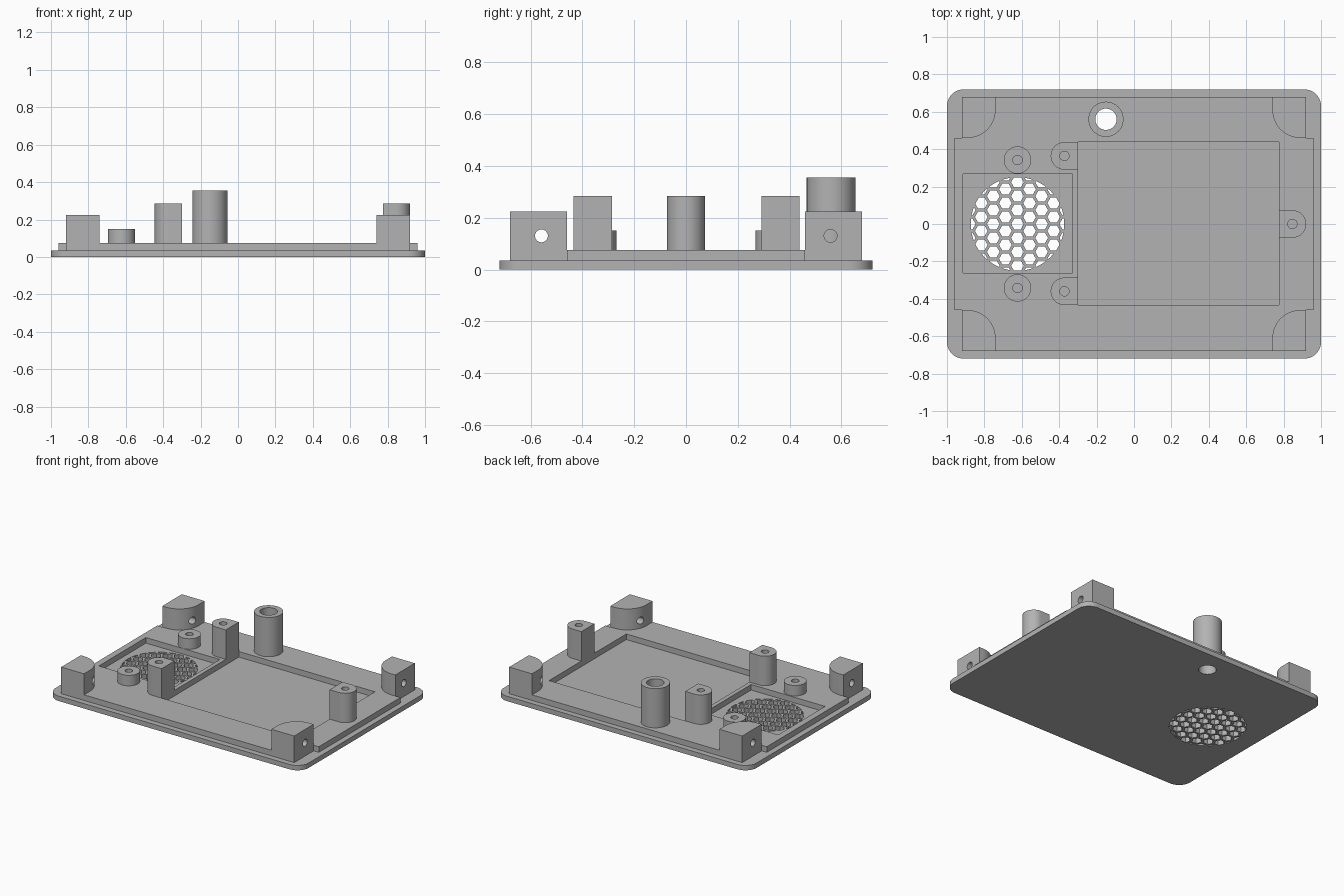
import bpy
import bmesh
from math import cos, sin, pi, sqrt, hypot

if "Cube" in bpy.data.objects:
    bpy.data.objects.remove(bpy.data.objects["Cube"], do_unlink=True)

# Single plastic colour
GREY = (0.45, 0.45, 0.45, 1.0)
plastic = bpy.data.materials.new("grey_plastic")
plastic.use_nodes = True
plastic.diffuse_color = GREY
plastic.node_tree.nodes["Principled BSDF"].inputs["Base Color"].default_value = GREY

# Main heights
PLATE_TOP, STEP_TOP = 0.035, 0.075
CORNER_TOP, POST_TOP, STANDOFF_TOP, TUBE_TOP = 0.225, 0.285, 0.15, 0.355


def arc(cx, cy, r, start, end, steps):
    """Points along an arc, angles in units of pi."""
    angles = [pi * (start + (end - start) * i / steps) for i in range(steps + 1)]
    return [(cx + r * cos(a), cy + r * sin(a)) for a in angles]


def circle(cx, cy, r, sides=48):
    return arc(cx, cy, r, 0, 2, sides)[:-1]


def rect(x0, x1, y0, y1):
    return [(x0, y0), (x1, y0), (x1, y1), (x0, y1)]


def prism(name, outlines, z0, z1, along_x=False):
    """Extrude one or more outlines between two heights (or along x)."""
    bm = bmesh.new()
    for outline in outlines:
        rings = []
        for h in (z0, z1):
            rings.append([bm.verts.new((h, a, b) if along_x else (a, b, h)) for a, b in outline])
        low, high = rings
        bm.faces.new(low)
        bm.faces.new(high)
        for i in range(len(low)):
            j = (i + 1) % len(low)
            bm.faces.new((low[i], low[j], high[j], high[i]))
    bmesh.ops.recalc_face_normals(bm, faces=bm.faces)
    mesh = bpy.data.meshes.new(name)
    bm.to_mesh(mesh)
    bm.free()
    mesh.materials.append(plastic)
    obj = bpy.data.objects.new(name, mesh)
    bpy.context.scene.collection.objects.link(obj)
    return obj


def activate(obj):
    bpy.ops.object.select_all(action='DESELECT')
    obj.select_set(True)
    bpy.context.view_layer.objects.active = obj


def cut(obj, cutter, operation='DIFFERENCE'):
    """Apply a boolean and throw the cutter away."""
    cutter.hide_render = True
    activate(obj)
    mod = obj.modifiers.new("cut", 'BOOLEAN')
    mod.operation = operation
    mod.solver = 'EXACT'
    mod.object = cutter
    bpy.ops.object.modifier_apply(modifier=mod.name)
    bpy.data.objects.remove(cutter, do_unlink=True)


def finish(obj):
    activate(obj)
    bpy.ops.object.shade_smooth_by_angle(angle=pi / 6)


TUBE_X, TUBE_Y, BORE = -0.15, 0.56, 0.057


def bore_cutter():
    return prism("bore_cutter", [circle(TUBE_X, TUBE_Y, BORE)], -0.1, 0.5)


# Base plate with rounded corners
R = 0.09
X, Y = 1 - R, 0.72 - R
plate_outline = (arc(X, Y, R, 0, 0.5, 10) + arc(-X, Y, R, 0.5, 1, 10)
                 + arc(-X, -Y, R, 1, 1.5, 10) + arc(X, -Y, R, 1.5, 2, 10))
plate = prism("base_plate", [plate_outline], 0, PLATE_TOP)
cut(plate, bore_cutter())

# Honeycomb vent, trimmed to a circle
VENT_X, VENT_R, PITCH, HEX_R = -0.623, 0.25, 0.0745, 0.034
hexes = []
for col in range(-4, 5):
    for row in range(-4, 5):
        dx = col * PITCH * sqrt(3) / 2
        dy = (row + 0.5 * (col % 2)) * PITCH
        if hypot(dx, dy) < VENT_R + 0.02:
            hexes.append(circle(VENT_X + dx, dy, HEX_R, 6))
vent = prism("vent_cutter", hexes, -0.05, 0.06)
cut(vent, prism("vent_limit", [circle(VENT_X, 0, VENT_R, 64)], -0.1, 0.1), 'INTERSECT')
cut(plate, vent)
finish(plate)

# Raised step with notched corners and two rectangular pockets
quarter = [(0.96, 0.46), (0.92, 0.46), (0.92, 0.68)]
right_half = [(x, -y) for x, y in reversed(quarter)] + quarter
step_outline = right_half + [(-x, y) for x, y in reversed(right_half)]
step = prism("raised_step", [step_outline], PLATE_TOP, STEP_TOP)
pockets = [rect(-0.3, 0.775, -0.433, 0.438), rect(-0.915, -0.33, -0.263, 0.268)]
cut(step, prism("pocket_cutter", pockets, 0, 0.2))
cut(step, bore_cutter())
finish(step)

# Corner blocks with a rounded inner corner and a sideways screw hole
block = [(0.92, 0.46), (0.92, 0.68), (0.74, 0.68)] + arc(0.89, 0.61, 0.15, 1, 1.5, 16)
for side, sx in (("left", 1), ("right", -1)):
    for end, sy in (("front", -1), ("back", 1)):
        outline = [(x * sx, y * sy) for x, y in block]
        corner = prism(f"{end}_{side}_corner_block", [outline], STEP_TOP, CORNER_TOP)
        cut(corner, prism("screw_cutter", [circle(0.558 * sy, 0.13, 0.025, 24)], -1.1, 1.1, True))
        finish(corner)

# Tall hollow tube
tube = prism("cable_tube", [circle(TUBE_X, TUBE_Y, 0.094)], STEP_TOP, TUBE_TOP)
cut(tube, bore_cutter())
finish(tube)


def drilled(name, outline, cx, cy, top):
    """Post with a blind pilot hole from above."""
    post = prism(name, [outline], STEP_TOP, top)
    cut(post, prism("pilot_cutter", [circle(cx, cy, 0.025, 24)], STEP_TOP + 0.01, top + 0.1))
    finish(post)


# Short round standoffs beside the vent
for end, sy in (("front", -1), ("back", 1)):
    y = 0.342 * sy
    drilled(f"{end}_vent_standoff", circle(VENT_X, y, 0.073), VENT_X, y, STANDOFF_TOP)

# Tall posts, flat towards the large pocket and round on the far side
PR = 0.0735
for name, cx, cy, face, s in (("front_board_post", -0.372, -0.36, -0.3, 1),
                              ("back_board_post", -0.372, 0.364, -0.3, 1),
                              ("left_board_post", 0.847, 0, 0.775, -1)):
    curve = [(cx + s * x, cy + y) for x, y in arc(0, 0, PR, 0.5, 1.5, 24)]
    drilled(name, curve + [(face, cy - PR), (face, cy + PR)], cx, cy, POST_TOP)
